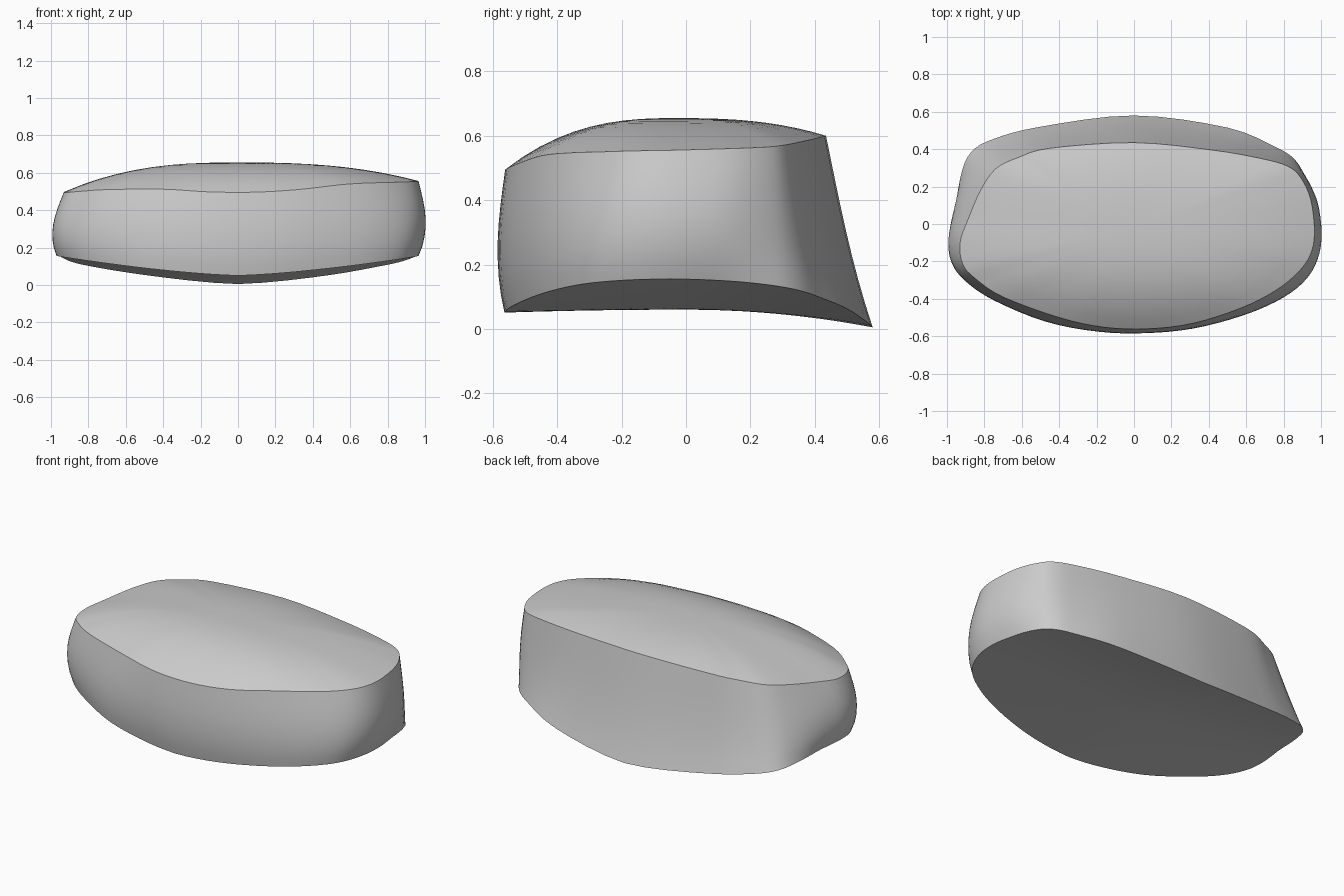
import bpy
import bmesh
import math
from mathutils import Vector

default_cube = bpy.data.objects.get("Cube")
if default_cube:
    bpy.data.objects.remove(default_cube, do_unlink=True)

# Plan outline of the body, counterclockwise from the left end
OUTLINE = [(.995, -.05), (.97, .12), (.92, .26), (.86, .345), (.76, .41), (.5, .515),
           (0, .58), (-.5, .52), (-.75, .455), (-.87, .385), (-.94, .25), (-.98, .08),
           (-1, -.08), (-.98, -.2), (-.9, -.31), (-.75, -.41), (-.5, -.52), (-.2, -.573),
           (.05, -.58), (.3, -.56), (.55, -.505), (.75, -.43), (.9, -.33), (.975, -.2)]

# Matching points on the raised top rim
RIM = [(.965, -.05, .555), (.945, .13, .56), (.89, .25, .565), (.82, .31, .572),
       (.68, .35, .58), (.42, .395, .59), (0, .435, .6), (-.45, .405, .59),
       (-.62, .355, .575), (-.74, .295, .56), (-.82, .18, .54), (-.885, .03, .515),
       (-.93, -.1, .497), (-.915, -.215, .495), (-.85, -.29, .5), (-.7, -.39, .51),
       (-.4, -.5, .512), (-.16, -.552, .498), (.08, -.56, .496), (.32, -.53, .51),
       (.57, -.45, .538), (.75, -.36, .547), (.87, -.265, .55), (.94, -.17, .553)]

STEPS = 4
SIDE_ROWS = 8
CAP_ROWS = 10
CREST = Vector((0, -.03, .655))


def smooth_loop(points):
    """Resample a closed loop with a Catmull-Rom curve."""
    pts = [Vector(p).to_3d() for p in points]
    count = len(pts)
    result = []
    for i in range(count):
        a, b, c, d = (pts[(i + k) % count] for k in (-1, 0, 1, 2))
        for s in range(STEPS):
            t = s / STEPS
            result.append(b + (c - a) * t / 2
                          + (a - b * 2.5 + c * 2 - d / 2) * t ** 2
                          + (b * 3 - a - c * 3 + d) * t ** 3 / 2)
    return result


def base_height(x, y):
    """Saddle-shaped underside: ends lifted, back edge dropped."""
    return .06 - .055 * (max(y, 0) / .58) ** 2 - .01 * (min(y, 0) / .58) ** 2 \
        + .1 * abs(x) ** 1.4


def side_point(outer, rim, t):
    """Wall bulges at the front and ends and is slightly hollow at the back."""
    front = max(-.5, min(1, 1 - (outer.y - .1) / .25))
    base = outer * (1 - .03 * max(front, 0))
    base.z = base_height(base.x, base.y)
    point = base.lerp(rim, t)
    swell = 1 + .04 * front * math.sin(math.pi * t ** .85)
    return Vector((point.x * swell, point.y * swell, point.z))


def top_point(rim, k):
    """Domed top, steep at the rim and flat near the crest."""
    point = CREST.lerp(rim, k)
    point.z = CREST.z + (rim.z - CREST.z) * k ** 2.6
    return point


def base_point(edge, k):
    x, y = edge.x * k, edge.y * k
    return Vector((x, y, base_height(x, y)))


outline = smooth_loop(OUTLINE)
rim = smooth_loop(RIM)
edge = [side_point(o, r, 0) for o, r in zip(outline, rim)]

# Rings run from the underside centre, up the wall and in to the crest
rings = [[base_point(e, j / CAP_ROWS) for e in edge] for j in range(1, CAP_ROWS)]
rings += [[side_point(o, r, j / SIDE_ROWS) for o, r in zip(outline, rim)]
          for j in range(SIDE_ROWS + 1)]
rings += [[top_point(r, j / CAP_ROWS) for r in rim] for j in range(CAP_ROWS - 1, 0, -1)]

bm = bmesh.new()
loops = [[bm.verts.new(p) for p in ring] for ring in rings]
count = len(outline)
for low, high in zip(loops, loops[1:]):
    for i in range(count):
        n = (i + 1) % count
        bm.faces.new((low[i], low[n], high[n], high[i]))

# Close both centres with fans
for loop, centre in ((loops[0], Vector((0, 0, base_height(0, 0)))), (loops[-1], CREST)):
    hub = bm.verts.new(centre)
    for i in range(count):
        bm.faces.new((loop[i], loop[(i + 1) % count], hub))
bmesh.ops.recalc_face_normals(bm, faces=bm.faces)

mesh = bpy.data.meshes.new("rounded_body")
bm.to_mesh(mesh)
bm.free()
body = bpy.data.objects.new("rounded_body", mesh)
bpy.context.collection.objects.link(body)

# Single plain grey finish
grey = bpy.data.materials.new("light_grey")
grey.use_nodes = True
colour = (.6, .6, .6, 1)
grey.diffuse_color = colour
grey.node_tree.nodes["Principled BSDF"].inputs["Base Color"].default_value = colour
mesh.materials.append(grey)

# Smooth surfaces with crisp rims
bpy.ops.object.select_all(action='DESELECT')
body.select_set(True)
bpy.context.view_layer.objects.active = body
bpy.ops.object.shade_smooth_by_angle(angle=math.radians(35))
